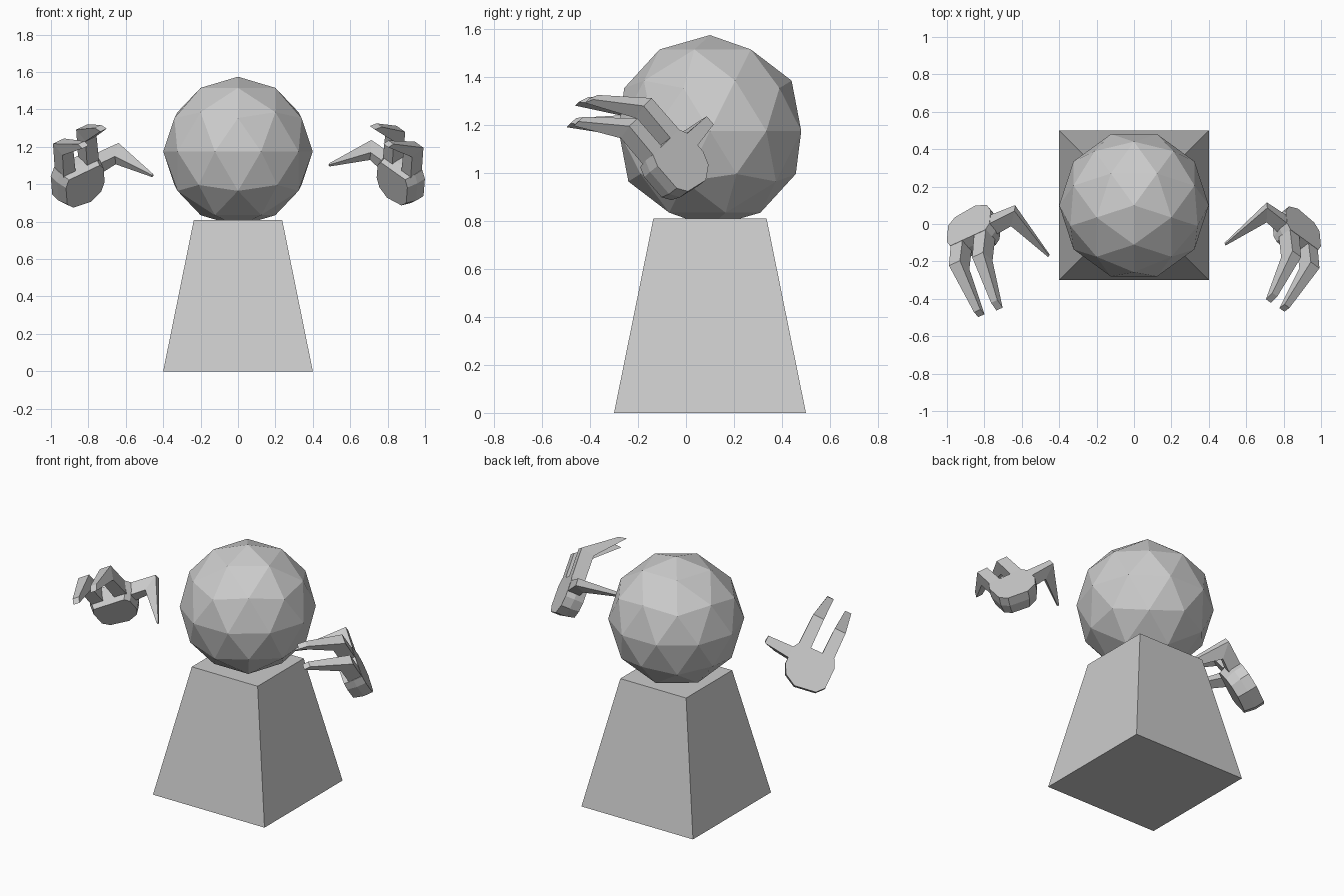
import bpy, bmesh, math
from mathutils import Vector, Matrix

if "Cube" in bpy.data.objects:
    bpy.data.objects.remove(bpy.data.objects["Cube"])


def finish(bm, name):
    bmesh.ops.recalc_face_normals(bm, faces=bm.faces)
    mesh = bpy.data.meshes.new(name)
    bm.to_mesh(mesh)
    bm.free()
    obj = bpy.data.objects.new(name, mesh)
    bpy.context.collection.objects.link(obj)
    return obj


def loft(bm, rings):
    """Closed solid through a row of equal-sized point rings."""
    loops = [[bm.verts.new(p) for p in ring] for ring in rings]
    n = len(loops[0])
    for lo, hi in zip(loops, loops[1:]):
        for i in range(n):
            j = (i + 1) % n
            bm.faces.new((lo[i], lo[j], hi[j], hi[i]))
    bm.faces.new(loops[0][::-1])
    bm.faces.new(loops[-1])


def square(h, z, cy=0.1):
    return [(-h, cy - h, z), (h, cy - h, z), (h, cy + h, z), (-h, cy + h, z)]


# Tapered pedestal body
bm = bmesh.new()
loft(bm, [square(0.4, 0), square(0.236, 0.81)])
finish(bm, "body")

# Faceted ball head
bm = bmesh.new()
bmesh.ops.create_icosphere(
    bm, subdivisions=2, radius=0.4,
    matrix=Matrix.Translation((0, 0.1, 1.175)) @ Matrix.Rotation(-math.pi / 2, 4, 'Z'))
finish(bm, "head")

# Hand in local axes: x towards the thumb, y along the fingers, z out of the back
PALM = [(0.15, 0.063), (0.15, -0.045), (0.12, -0.105), (0.045, -0.145),
        (-0.085, -0.125), (-0.125, -0.08), (-0.125, 0.05), (-0.1, 0.1), (0.125, 0.1)]


def finger_ring(a, half, back, front):
    """Four corners: back edge and palm-side edge, each given as (a shift, y, z)."""
    return [(a + back[0] - half, back[1], back[2]), (a + back[0] + half, back[1], back[2]),
            (a + front[0] + half, front[1], front[2]), (a + front[0] - half, front[1], front[2])]


def hand(name, matrix):
    def part(rings, label):
        bm = bmesh.new()
        loft(bm, rings)
        bm.transform(matrix)
        finish(bm, name + "_" + label)

    # Palm slab, slightly narrower on the inside
    part([[(x, y, 0) for x, y in PALM],
          [(x, y, -0.06) for x, y in PALM],
          [(x * 0.88, y * 0.9, -0.125) for x, y in PALM]], "palm")

    # Two bent, tapering fingers
    for label, a, knuckle, tip_a, tip_back, tip_front in (
            ("inner_finger", 0.09, 0.285, -0.02, (0.445, -0.209), (0.455, -0.262)),
            ("outer_finger", -0.06, 0.265, 0.0, (0.418, -0.238), (0.416, -0.279))):
        part([finger_ring(a, 0.038, (0, 0.09, -0.002), (0, 0.09, -0.09)),
              finger_ring(a, 0.035, (0, knuckle, 0), (0, knuckle - 0.02, -0.09)),
              finger_ring(a, 0.02, (tip_a, *tip_back), (tip_a, *tip_front))], label)

    # Thumb: sideways segment, then a spike bending towards the palm side
    part([[(0.14, 0.062, -0.002), (0.14, -0.01, -0.002),
           (0.14, -0.01, -0.085), (0.14, 0.062, -0.085)],
          [(0.31, 0.056, 0), (0.31, 0.008, 0),
           (0.235, 0.0, -0.08), (0.235, 0.056, -0.08)],
          [(0.307, 0.076, -0.345), (0.307, 0.062, -0.345),
           (0.297, 0.062, -0.348), (0.297, 0.076, -0.348)]], "thumb")


# Hand orientation for the -x side, turned about the finger axis for the other hand
f = Vector((-0.06, -0.655, 0.755)).normalized()
s = Vector((0.83, 0.37, 0.41))
s = (s - f * s.dot(f)).normalized()


def frame(origin, turn, scale):
    side = Matrix.Rotation(-turn, 3, f) @ s
    normal = f.cross(side)
    if normal.y < 0:
        normal.negate()
    # turn lifts the thumb side towards the back of the hand
    base = f.cross(s)
    if base.y < 0:
        base.negate()
    side = s * math.cos(turn) + base * math.sin(turn)
    normal = base * math.cos(turn) - s * math.sin(turn)
    rot = Matrix((side, f, normal)).transposed().to_4x4()
    return Matrix.Translation(origin) @ rot @ Matrix.Scale(scale, 4)


hand("left_hand", frame((-0.894, -0.013, 1.055), 0, 1))
mirror = Matrix.Diagonal((-1, 1, 1, 1))
hand("right_hand", mirror @ frame((-0.914, -0.028, 1.052), math.radians(12), 0.94))
